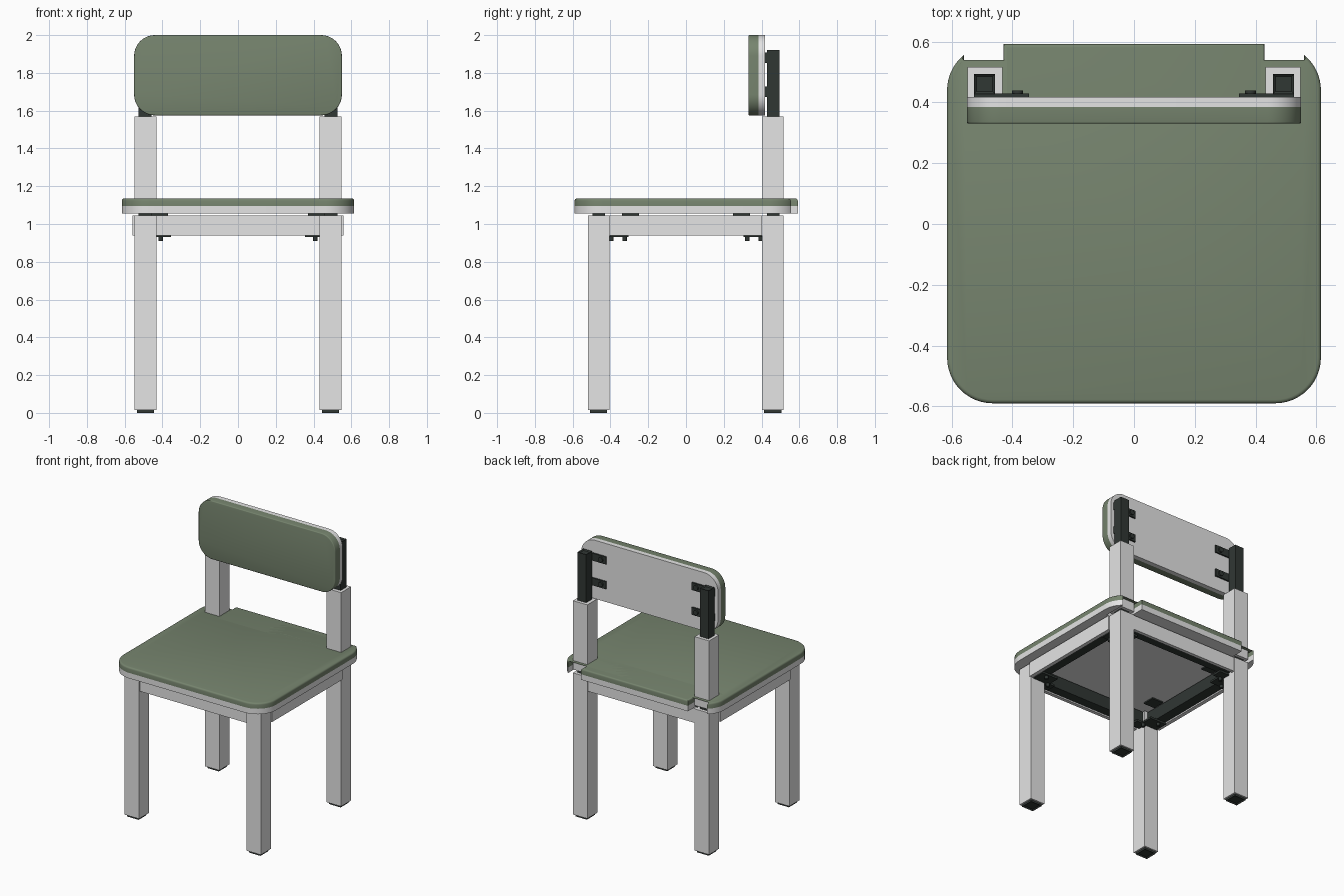
import bpy, bmesh, math
from mathutils import Vector, Matrix

cube = bpy.data.objects.get("Cube")
if cube:
    bpy.data.objects.remove(cube)


def material(name, rgb):
    m = bpy.data.materials.new(name)
    m.use_nodes = True
    m.diffuse_color = (*rgb, 1)
    m.node_tree.nodes["Principled BSDF"].inputs["Base Color"].default_value = (*rgb, 1)
    return m


WHITE = material("pale grey", (0.78, 0.78, 0.78))
GREEN = material("sage green", (0.18, 0.23, 0.155))
DARK = material("dark metal", (0.03, 0.038, 0.034))


def finish(name, bm, mat, smooth=False):
    bmesh.ops.recalc_face_normals(bm, faces=bm.faces[:])
    mesh = bpy.data.meshes.new(name)
    bm.to_mesh(mesh)
    bm.free()
    mesh.materials.append(mat)
    ob = bpy.data.objects.new(name, mesh)
    bpy.context.collection.objects.link(ob)
    if smooth:
        bpy.ops.object.select_all(action="DESELECT")
        ob.select_set(True)
        bpy.context.view_layer.objects.active = ob
        bpy.ops.object.shade_smooth_by_angle(angle=math.radians(35))
    return ob


def box(name, x, y, z, mat, recess=None):
    """Box from three ranges; recess sinks an inset panel in the top (1) or bottom (-1)."""
    bm = bmesh.new()
    bmesh.ops.create_cube(bm, size=1)
    for v in bm.verts:
        v.co = Vector([(r[0] + r[1]) / 2 + c * (r[1] - r[0]) for c, r in zip(v.co, (x, y, z))])
    if recess:
        bm.normal_update()
        cap = [f for f in bm.faces if f.normal.z * recess > 0.9]
        bmesh.ops.inset_region(bm, faces=cap, thickness=0.012)
        bmesh.ops.translate(bm, verts=cap[0].verts[:], vec=(0, 0, -0.008 * recess))
    return finish(name, bm, mat)


def sides(r, s):
    return (r[0], r[1]) if s > 0 else (-r[1], -r[0])


def screw(name, pos, radius, length, axis="Z"):
    bm = bmesh.new()
    bmesh.ops.create_cone(bm, cap_ends=True, segments=12, radius1=radius, radius2=radius, depth=length)
    if axis == "Y":
        bmesh.ops.rotate(bm, verts=bm.verts[:], matrix=Matrix.Rotation(math.pi / 2, 3, "X"))
    bmesh.ops.translate(bm, verts=bm.verts[:], vec=pos)
    return finish(name, bm, DARK, True)


def arc(cx, cy, r, a0, a1, n=12):
    angles = [math.radians(a0 + (a1 - a0) * i / n) for i in range(n + 1)]
    return [(cx + r * math.cos(a), cy + r * math.sin(a)) for a in angles]


def slab(name, half, low, high, mat, bevel=0, upright=False):
    """Plate from the +x half of an outline; upright plates face the front."""
    outline = half + [(-x, y) for x, y in reversed(half)]
    bm = bmesh.new()
    base = bm.faces.new([bm.verts.new((x, y, low)) for x, y in outline])
    ext = bmesh.ops.extrude_face_region(bm, geom=[base])["geom"]
    bmesh.ops.translate(bm, verts=[g for g in ext if isinstance(g, bmesh.types.BMVert)],
                        vec=(0, 0, high - low))
    if bevel:
        rim = [e for e in bm.edges if all(abs(v.co.z - high) < 1e-5 for v in e.verts)]
        bmesh.ops.bevel(bm, geom=rim, offset=bevel, segments=3, profile=0.5, affect="EDGES")
    if upright:
        for v in bm.verts:
            v.co = Vector((v.co.x, -v.co.z, v.co.y))
    return finish(name, bm, mat, True)


# Seat: rounded board with notches around the rear legs
seat = (arc(0.465, -0.44, 0.15, -90, 0) + arc(0.465, 0.44, 0.15, 0, 50.7)
        + [(0.56, 0.385), (0.43, 0.385), (0.43, 0.592)])
slab("seat_base", seat, 1.055, 1.095, WHITE)
slab("seat_pad", seat, 1.095, 1.135, GREEN, 0.012)

# Backrest: rounded panel in two layers
rest = arc(0.44, 1.685, 0.11, -90, 0) + arc(0.44, 1.89, 0.11, 0, 90)
slab("backrest_panel", rest, -0.418, -0.385, WHITE, upright=True)
slab("backrest_pad", rest, -0.385, -0.33, GREEN, 0.006, upright=True)

LEG_X = (0.432, 0.548)
FRONT_Y, BACK_Y = (-0.52, -0.405), (0.402, 0.517)
POST_X, POST_Y = (0.457, 0.527), (0.428, 0.494)

for s, side in ((1, "left"), (-1, "right")):
    lx, px = sides(LEG_X, s), sides(POST_X, s)
    # Legs, feet and the joint under the seat
    for y, end in ((FRONT_Y, "front"), (BACK_Y, "back")):
        box(f"{end}_{side}_leg", lx, y, (0.015, 1.045), WHITE)
        box(f"{end}_{side}_foot", (lx[0] + 0.012, lx[1] - 0.012), (y[0] + 0.012, y[1] - 0.012),
            (0, 0.02), DARK, -1)
        box(f"{end}_{side}_joint", px, (y[0] + 0.026, y[1] - 0.023), (1.04, 1.06), DARK)
    # Rear uprights
    box(f"{side}_upright_sleeve", lx, BACK_Y, (1.07, 1.57), WHITE)
    box(f"{side}_upright_post", px, POST_Y, (1.04, 1.92), DARK, 1)
    # Backrest brackets
    for z in (1.70, 1.88):
        box(f"{side}_backrest_bracket", sides((0.345, 0.527), s), (0.418, 0.429),
            (z - 0.027, z + 0.027), DARK)
        screw(f"{side}_bracket_screw", (s * 0.383, 0.432, z), 0.018, 0.016, "Y")
    # Side apron and its inner rail
    box(f"{side}_apron", sides((0.53, 0.558), s), (-0.405, 0.402), (0.94, 1.045), WHITE)
    box(f"{side}_rail", sides((0.457, 0.53), s), (-0.42, 0.42), (0.95, 1.04), DARK)
    # Corner plates with screws, and seat fixing plates
    for t in (1, -1):
        box("corner_plate", sides((0.355, 0.44), s), sides((0.39, 0.46), t), (0.932, 0.946), DARK)
        box("corner_plate_arm", sides((0.40, 0.53), s), sides((0.305, 0.40), t), (0.932, 0.946), DARK)
        for x, y in ((0.41, 0.395), (0.48, 0.325)):
            screw("corner_screw", (s * x, t * y, 0.924), 0.012, 0.028)
        box("seat_plate", sides((0.37, 0.46), s), sides((0.25, 0.34), t), (1.046, 1.056), DARK)

# Front and back aprons with inner rails
for t, end in ((1, "back"), (-1, "front")):
    box(f"{end}_apron", (-0.432, 0.432), sides((0.487, 0.512), t), (0.94, 1.045), WHITE)
    box(f"{end}_rail", (-0.46, 0.46), sides((0.42, 0.487), t), (0.95, 1.04), DARK)
